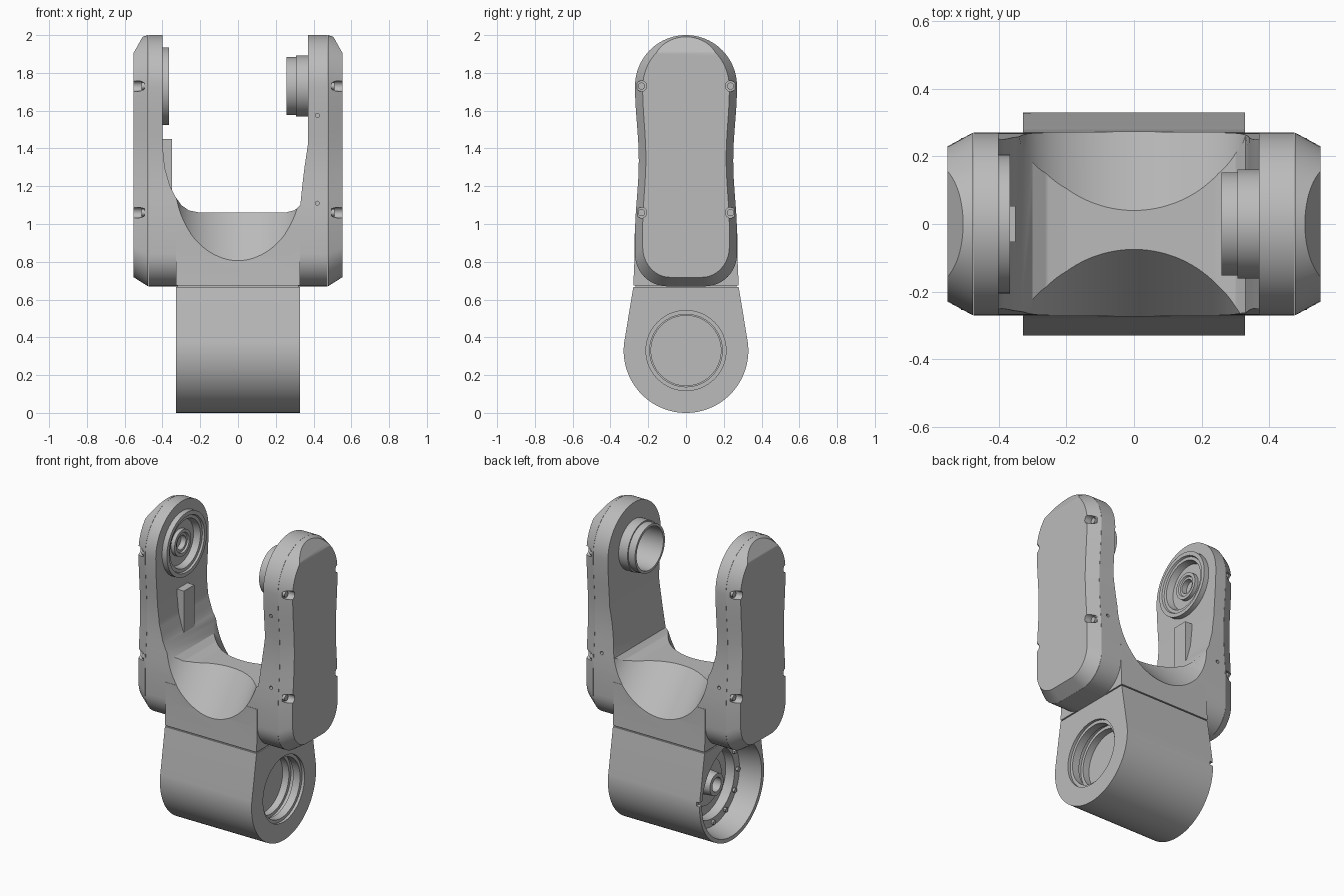
import bpy, bmesh, math
from mathutils import Vector

cube = bpy.data.objects.get("Cube")
if cube:
    bpy.data.objects.remove(cube)

metal = bpy.data.materials.new("plain_grey")
metal.use_nodes = True
GREY = (0.5, 0.5, 0.5, 1)
metal.diffuse_color = GREY
metal.node_tree.nodes["Principled BSDF"].inputs["Base Color"].default_value = GREY

PIVOT_Z, BASE_Z, SEAM = 1.73, 0.33, 0.67


def finish(name, bm):
    bmesh.ops.remove_doubles(bm, verts=bm.verts, dist=1e-5)
    bmesh.ops.recalc_face_normals(bm, faces=bm.faces)
    mesh = bpy.data.meshes.new(name)
    bm.to_mesh(mesh)
    bm.free()
    ob = bpy.data.objects.new(name, mesh)
    bpy.context.collection.objects.link(ob)
    mesh.materials.append(metal)
    return ob


def loft(name, loops):
    """Solid skinned through closed loops of 3D points, capped at both ends."""
    bm = bmesh.new()
    rings = [[bm.verts.new(p) for p in loop] for loop in loops]
    n = len(rings[0])
    for a, b in zip(rings, rings[1:]):
        for i in range(n):
            j = (i + 1) % n
            bm.faces.new((a[i], a[j], b[j], b[i]))
    bm.faces.new(rings[0])
    bm.faces.new(rings[-1])
    return finish(name, bm)


def extrude_x(name, outline, x0, x1):
    return loft(name, [[(x, y, z) for y, z in outline] for x in (x0, x1)])


def lathe(name, profile, z, y=0, n=64):
    """Revolve (x, radius) points about an axis along x; radius 0 closes the end."""
    bm = bmesh.new()
    verts = [bm.verts.new((x, y, z + r)) for x, r in profile]
    edges = [bm.edges.new(p) for p in zip(verts, verts[1:])]
    bmesh.ops.spin(bm, geom=verts + edges, cent=(0, y, z), axis=(1, 0, 0),
                   angle=math.tau, steps=n, use_merge=True)
    bmesh.ops.remove_doubles(bm, verts=bm.verts, dist=1e-5)
    return finish(name, bm)


def disc(name, x0, x1, r, z, y=0, n=64):
    return lathe(name, [(x0, 0), (x0, r), (x1, r), (x1, 0)], z, y, n)


def box(name, lo, hi):
    (x0, y0, z0), (x1, y1, z1) = lo, hi
    return extrude_x(name, [(y0, z0), (y1, z0), (y1, z1), (y0, z1)], x0, x1)


def boolean(ob, tool, operation="DIFFERENCE"):
    mod = ob.modifiers.new("cut", "BOOLEAN")
    mod.operation, mod.object, mod.solver = operation, tool, "EXACT"
    bpy.context.view_layer.objects.active = ob
    bpy.ops.object.modifier_apply(modifier=mod.name)
    bpy.data.objects.remove(tool)


def arc(cy, cz, r, a0, a1, n):
    angles = [math.radians(a0 + (a1 - a0) * i / n) for i in range(n + 1)]
    return [(cy + r * math.cos(a), cz + r * math.sin(a)) for a in angles]


# Side outline shared by both arms: round head, slim waist, rounded foot
half = arc(0.1, 0.84, 0.17, -90, 0, 12)
for i in range(17):
    t = i / 16
    half.append((0.27 - 0.02 * math.sin(math.pi * t) ** 2, 0.94 + t * (PIVOT_Z - 0.94)))
half += arc(0, PIVOT_Z, 0.27, 0, 90, 24)[1:]
arm_outline = half + [(-y, z) for y, z in reversed(half[:-1])]

# Yoke: arms and crossbar, opened by a U-shaped cut
yoke = extrude_x("yoke", arm_outline, -0.475, 0.475)
neck = [(-0.279, SEAM + 0.004), (0.279, SEAM + 0.004), (0.272, 0.83),
        (0.272, 0.95), (-0.272, 0.95), (-0.272, 0.83)]
boolean(yoke, extrude_x("neck", neck, -0.328, 0.328), "UNION")
u_shape = [(-0.40, 2.2), (-0.40, 1.42), (-0.388, 1.3), (-0.36, 1.2), (-0.335, 1.15),
           (-0.30, 1.1), (-0.26, 1.072), (-0.2, 1.06), (0.25, 1.06), (0.3, 1.073),
           (0.33, 1.1), (0.34, 1.2), (0.352, 1.3), (0.37, 1.42), (0.37, 2.2)]
boolean(yoke, loft("u_cut", [[(x, y, z) for x, z in u_shape] for y in (-0.5, 0.5)]))

# Sloping scoops on the front and back of the crossbar
for side, lip in ((-1, 0.075), (1, 0.04)):
    slope = (0.27 - lip) / 0.25
    loops = []
    for z in (0.6, 1.2):
        cy = side * (lip + 0.34 + slope * (1.06 - z))
        loops.append([(x, y, z) for x, y in arc(0, cy, 0.34, 0, 357.1875, 127)])
    boolean(yoke, loft("scoop", loops))

# Pivot bores and pin holes in the arms
boolean(yoke, disc("bore_left", -0.45, -0.3, 0.19, PIVOT_Z))
boolean(yoke, disc("bore_right", 0.3, 0.44, 0.135, PIVOT_Z))


def pin_hole(x, side, z):
    ends = (side * 0.235, side * 0.4)
    ring = arc(x, z, 0.011, 0, 330, 11)
    boolean(yoke, loft("pin", [[(px, y, pz) for px, pz in ring] for y in ends]))


for x, side, z in ((0.42, -1, 1.575), (0.42, -1, 1.11), (0.42, 1, 1.11), (-0.42, 1, 1.11)):
    pin_hole(x, side, z)

# Chamfered outer covers with screw pockets
for s, label in ((1, "left"), (-1, "right")):
    inset = [(y * 0.85, 0.718 + (z - SEAM) * 0.946) for y, z in arm_outline]
    cover = loft(label + "_cover", [[(s * x, y, z) for y, z in ring] for x, ring in
                                    ((0.476, arm_outline), (0.552, inset))])
    wedge = [(0.50, 2.0), (0.556, 1.9), (0.7, 1.9), (0.7, 2.1), (0.49, 2.1)]
    boolean(cover, loft("wedge", [[(s * x, y, z) for x, z in wedge] for y in (-0.4, 0.4)]))
    for y in (-0.236, 0.236):
        for z in (PIVOT_Z, 1.06):
            boolean(cover, disc("pocket", s * 0.496, s * 0.6, 0.028, z, y, 24))
            disc(label + "_screw", s * 0.49, s * 0.512, 0.019, z, y, 16)

# Bearing seat on the right arm, with its stepped hub
lathe("bearing_seat", [(-0.46, 0.205), (-0.366, 0.205), (-0.366, 0.18), (-0.378, 0.175),
                       (-0.378, 0.155), (-0.42, 0.145), (-0.42, 0.085), (-0.395, 0.085),
                       (-0.395, 0.065), (-0.405, 0.06), (-0.405, 0.045), (-0.44, 0.045),
                       (-0.44, 0)], PIVOT_Z)
box("stop_key", (-0.41, -0.053, 1.08), (-0.35, 0.053, 1.45))

# Hollow stub shaft on the left arm
lathe("stub_shaft", [(0.42, 0.161), (0.306, 0.161), (0.306, 0.153), (0.258, 0.153),
                     (0.258, 0.137), (0.43, 0.133), (0.43, 0)], PIVOT_Z)

# Base barrel below the seam
barrel_outline = ([(0.279, SEAM - 0.004)] + arc(0, BASE_Z, BASE_Z, 8, -188, 72)
                  + [(-0.279, SEAM - 0.004)])
barrel = extrude_x("base_barrel", barrel_outline, -0.328, 0.328)
boolean(barrel, lathe("left_opening", [(0.4, 0), (0.4, 0.212), (0.31, 0.212), (0.31, 0.192),
                                       (0.26, 0.192), (0.26, 0.205), (0.235, 0.205),
                                       (0.235, 0.185), (0.19, 0.185), (0.19, 0)], BASE_Z))
boolean(barrel, lathe("right_opening", [(-0.4, 0), (-0.4, 0.308), (-0.31, 0.304),
                                        (-0.19, 0.275), (-0.19, 0.225), (-0.13, 0.22),
                                        (-0.13, 0)], BASE_Z))
boolean(barrel, box("rim_slot", (-0.4, 0.28, 0.34), (-0.305, 0.4, 0.365)))
box("seam_filler", (-0.32, -0.268, SEAM - 0.02), (0.32, 0.268, SEAM + 0.02))

# Drive hub and bolt ring inside the barrel
lathe("drive_hub", [(-0.12, 0.15), (-0.15, 0.15), (-0.15, 0.075), (-0.22, 0.07),
                    (-0.22, 0.045), (-0.16, 0.045), (-0.16, 0)], BASE_Z)
for y, z in arc(0, BASE_Z, 0.25, 0, 330, 11):
    disc("rim_bolt", -0.18, -0.205, 0.014, z, y, 12)

# Smooth shading with crisp edges
for ob in bpy.context.scene.objects:
    if ob.type == "MESH":
        bpy.ops.object.select_all(action="DESELECT")
        ob.select_set(True)
        bpy.context.view_layer.objects.active = ob
        bpy.ops.object.shade_smooth_by_angle()
